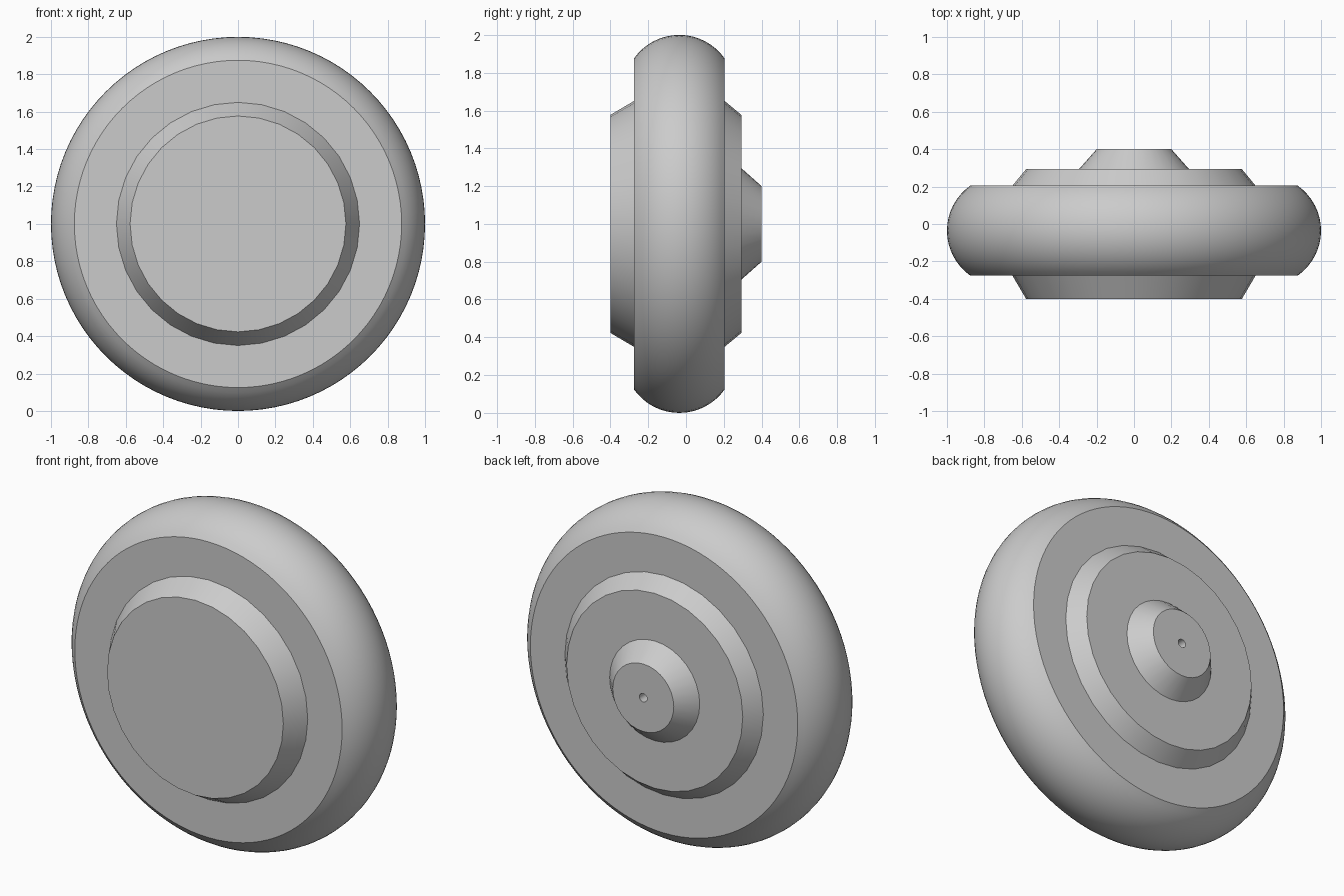
import bpy, math

cube = bpy.data.objects.get("Cube")
if cube:
    bpy.data.objects.remove(cube, do_unlink=True)

GREY = (0.6, 0.6, 0.6, 1)
grey = bpy.data.materials.new("plain grey")
grey.use_nodes = True
grey.diffuse_color = GREY
grey.node_tree.nodes["Principled BSDF"].inputs["Base Color"].default_value = GREY


def lathe(name, profile, sides):
    """Spin (radius, y) points, listed front to back, around the axle."""
    verts, faces, rings = [], [], []
    for radius, y in profile:
        start = len(verts)
        count = sides if radius > 0 else 1
        for i in range(count):
            a = math.tau * i / sides
            verts.append((radius * math.sin(a), y, 1 + radius * math.cos(a)))
        rings.append([start + i % count for i in range(sides)])
    for front, back in zip(rings, rings[1:]):
        for i in range(sides):
            j = (i + 1) % sides
            loop = [front[i], front[j], back[j], back[i]]
            faces.append(list(dict.fromkeys(loop)))
    mesh = bpy.data.meshes.new(name)
    mesh.from_pydata(verts, [], faces)
    mesh.materials.append(grey)
    obj = bpy.data.objects.new(name, mesh)
    bpy.context.collection.objects.link(obj)
    bpy.ops.object.select_all(action="DESELECT")
    obj.select_set(True)
    bpy.context.view_layer.objects.active = obj
    bpy.ops.object.shade_smooth_by_angle(angle=math.radians(25))
    return obj


# Tyre: rounded tread between two flat side walls
FRONT, BACK, EDGE, HUB = -0.276, 0.205, 0.875, 0.65
half, middle, bulge = (BACK - FRONT) / 2, (BACK + FRONT) / 2, 1 - EDGE
arc = (half ** 2 + bulge ** 2) / (2 * bulge)
sweep = math.asin(half / arc)
tread = []
for k in range(17):
    a = sweep * (k / 8 - 1)
    tread.append((1 - arc + arc * math.cos(a), middle + arc * math.sin(a)))
lathe("tyre", [(HUB - 0.03, FRONT)] + tread + [(HUB - 0.03, BACK)], 96)

# Hub: bevelled front cap, stepped back cap and axle boss with a small bore
lathe("hub", [
    (0, -0.4), (0.577, -0.4), (HUB, FRONT),
    (HUB, BACK), (0.577, 0.293),
    (0.295, 0.293), (0.2, 0.4),
    (0.025, 0.4), (0.025, 0.3), (0, 0.3),
], 32)
